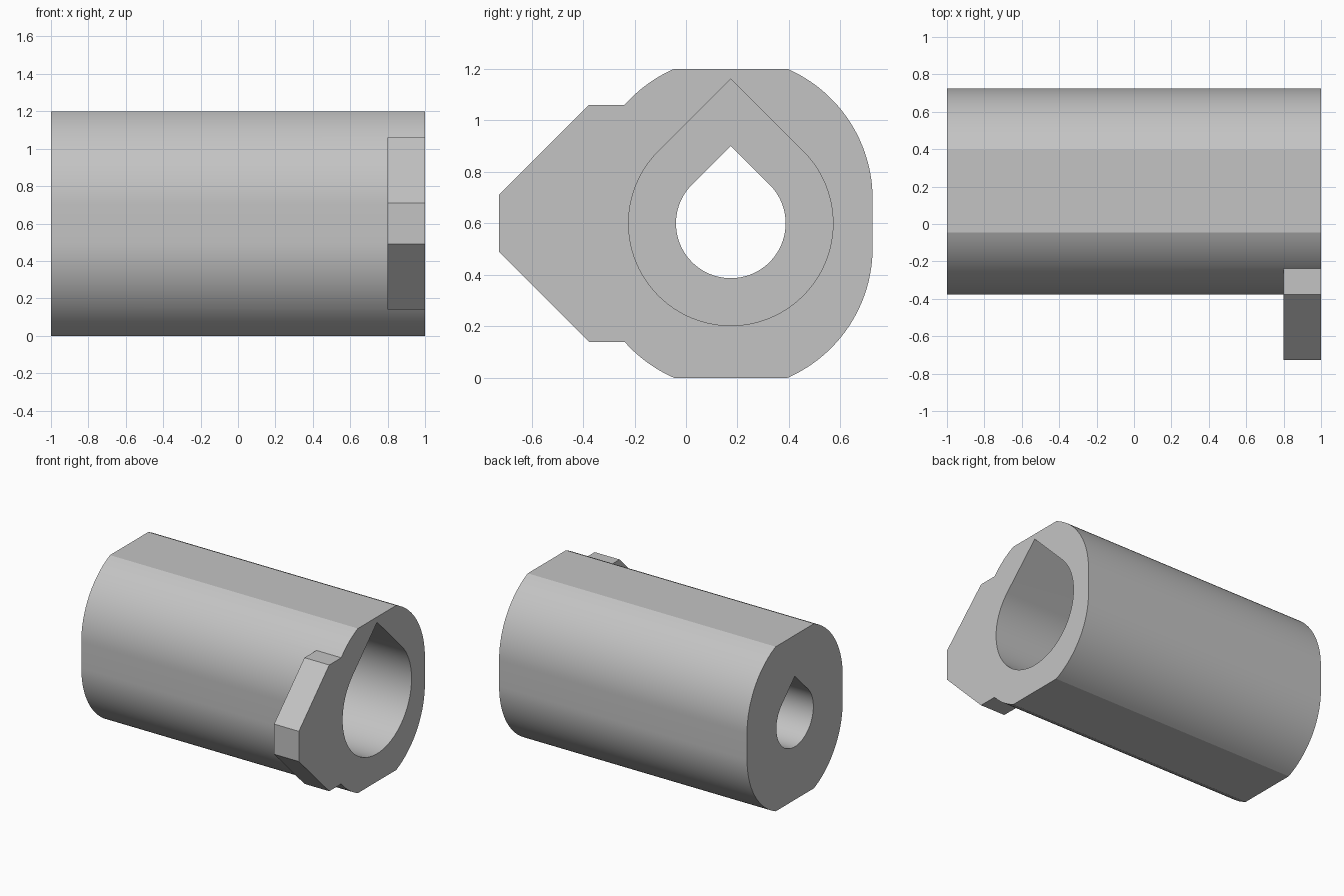
import bpy
import bmesh
from math import sin, cos, asin, pi, radians

cube = bpy.data.objects.get("Cube")
if cube:
    bpy.data.objects.remove(cube, do_unlink=True)

CY, CZ = 0.174, 0.6           # axis of the sleeve
R, HALF_H, SHIFT = 0.551, 0.6, 0.095
FRONT = -0.727                # tip of the flange

grey = bpy.data.materials.new("light_grey")
grey.use_nodes = True
colour = (0.55, 0.55, 0.55, 1)
grey.diffuse_color = colour
grey.node_tree.nodes["Principled BSDF"].inputs["Base Color"].default_value = colour


def arc(cy, cz, r, start, end, steps):
    angles = [start + (end - start) * i / steps for i in range(steps + 1)]
    return [(cy + r * cos(a), cz + r * sin(a)) for a in angles]


def prism(name, profile, x0, x1):
    """Extrude a (y, z) profile along x."""
    bm = bmesh.new()
    face = bm.faces.new([bm.verts.new((x0, y, z)) for y, z in profile])
    new = bmesh.ops.extrude_face_region(bm, geom=[face])["geom"]
    moved = [v for v in new if isinstance(v, bmesh.types.BMVert)]
    bmesh.ops.translate(bm, verts=moved, vec=(x1 - x0, 0, 0))
    bmesh.ops.recalc_face_normals(bm, faces=bm.faces)
    mesh = bpy.data.meshes.new(name)
    bm.to_mesh(mesh)
    bm.free()
    mesh.materials.append(grey)
    obj = bpy.data.objects.new(name, mesh)
    bpy.context.collection.objects.link(obj)
    return obj


def teardrop(r):
    """Round bore with a 45 degree pointed roof."""
    return arc(CY, CZ, r, radians(135), radians(405), 72) + [(CY, CZ + r * 2 ** 0.5)]


def combine(target, tool, operation):
    mod = target.modifiers.new(operation.title(), "BOOLEAN")
    mod.operation = operation
    mod.solver = "EXACT"
    mod.object = tool
    bpy.context.view_layer.objects.active = target
    bpy.ops.object.modifier_apply(modifier=mod.name)
    bpy.data.objects.remove(tool, do_unlink=True)


# Sleeve: rounded sides with flats on top, bottom and both sides
cut = asin((HALF_H - SHIFT) / R)
outline = []
for sign, spans in ((1, ((0, cut), (pi - cut, pi))),
                    (-1, ((pi, pi + cut), (2 * pi - cut, 2 * pi)))):
    for start, end in spans:
        outline += arc(CY, CZ + sign * SHIFT, R, start, end, 24)
sleeve = prism("sleeve", outline, -1, 1)

# Chamfered flange at the wide-bore end
upper = [(FRONT, 0.11), (-0.377, 0.46), (CY, 0.46)]
flange = prism("flange", [(y, CZ + z) for y, z in upper]
               + [(y, CZ - z) for y, z in reversed(upper)], 0.8, 1)
combine(sleeve, flange, "UNION")

# Wide bore from one end, narrow bore through the other
combine(sleeve, prism("wide_bore", teardrop(0.397), -0.4, 1.2), "DIFFERENCE")
combine(sleeve, prism("narrow_bore", teardrop(0.213), -1.2, 0), "DIFFERENCE")

# Smooth curved walls, crisp flats
bpy.ops.object.select_all(action="DESELECT")
sleeve.select_set(True)
bpy.context.view_layer.objects.active = sleeve
bpy.ops.object.shade_smooth_by_angle(angle=radians(20))
